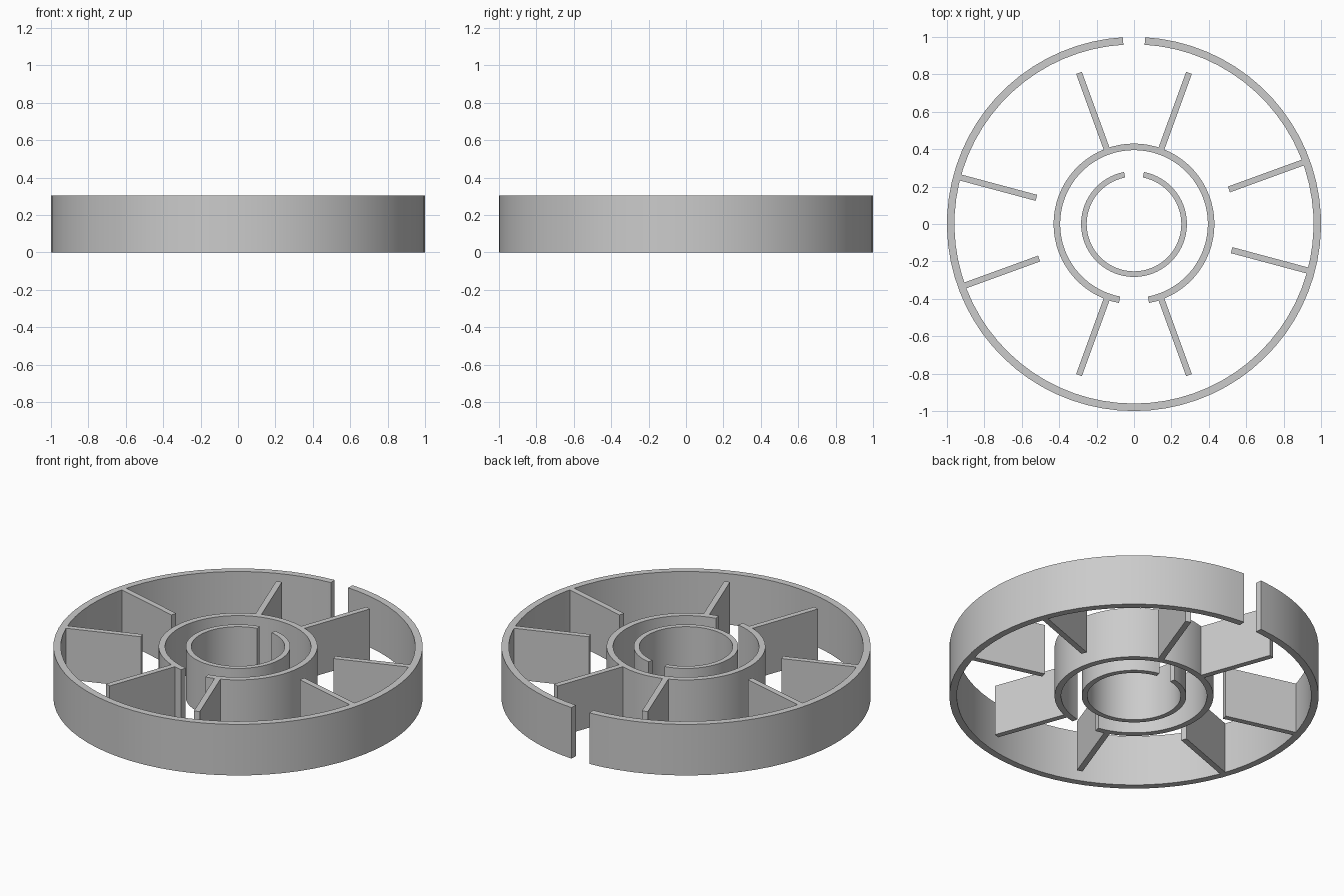
import bpy, bmesh
from math import radians, cos, sin

if "Cube" in bpy.data.objects:
    bpy.data.objects.remove(bpy.data.objects["Cube"])

H = 0.305  # shared wall height


def finish(name, bm):
    bmesh.ops.recalc_face_normals(bm, faces=bm.faces[:])
    me = bpy.data.meshes.new(name)
    bm.to_mesh(me)
    bm.free()
    ob = bpy.data.objects.new(name, me)
    bpy.context.collection.objects.link(ob)
    return ob


def split_ring(name, r_in, r_out, gap_dir, half_gap, segs):
    """Sweep a rectangular wall section round the axis, leaving a gap."""
    bm = bmesh.new()
    start = gap_dir + half_gap
    span = 360 - 2 * half_gap
    loops = []
    for i in range(segs + 1):
        a = radians(start + span * i / segs)
        loops.append([bm.verts.new((r * cos(a), r * sin(a), z))
                      for r, z in ((r_in, 0), (r_out, 0), (r_out, H), (r_in, H))])
    for a, b in zip(loops, loops[1:]):
        for k in range(4):
            n = (k + 1) % 4
            bm.faces.new((a[k], a[n], b[n], b[k]))
    bm.faces.new(loops[0])
    bm.faces.new(loops[-1])
    ob = finish(name, bm)
    bpy.ops.object.select_all(action='DESELECT')
    ob.select_set(True)
    bpy.context.view_layer.objects.active = ob
    bpy.ops.object.shade_smooth_by_angle(angle=radians(30))


def fin(name, angle, r0, r1, width=0.033):
    """Radial plate from r0 to r1."""
    bm = bmesh.new()
    bmesh.ops.create_cube(bm, size=1)
    for v in bm.verts:
        v.co.x = (r0 + r1) / 2 + v.co.x * (r1 - r0)
        v.co.y *= width
        v.co.z = (v.co.z + 0.5) * H
    finish(name, bm).rotation_euler.z = radians(angle)


# Three concentric split walls
split_ring("outer_wall", 0.96, 1.0, 90, 3.4, 72)
split_ring("middle_wall", 0.395, 0.43, 270, 10.8, 64)
split_ring("inner_wall", 0.253, 0.283, 90, 10.8, 64)

# Fins pointing outward from the middle wall
for i, ang in enumerate((70, 110, 250, 290)):
    fin(f"middle_fin_{i + 1}", ang, 0.415, 0.86)

# Fins pointing inward from the outer wall
for i, ang in enumerate((20, 165, 200, 345)):
    fin(f"outer_fin_{i + 1}", ang, 0.54, 0.97)
